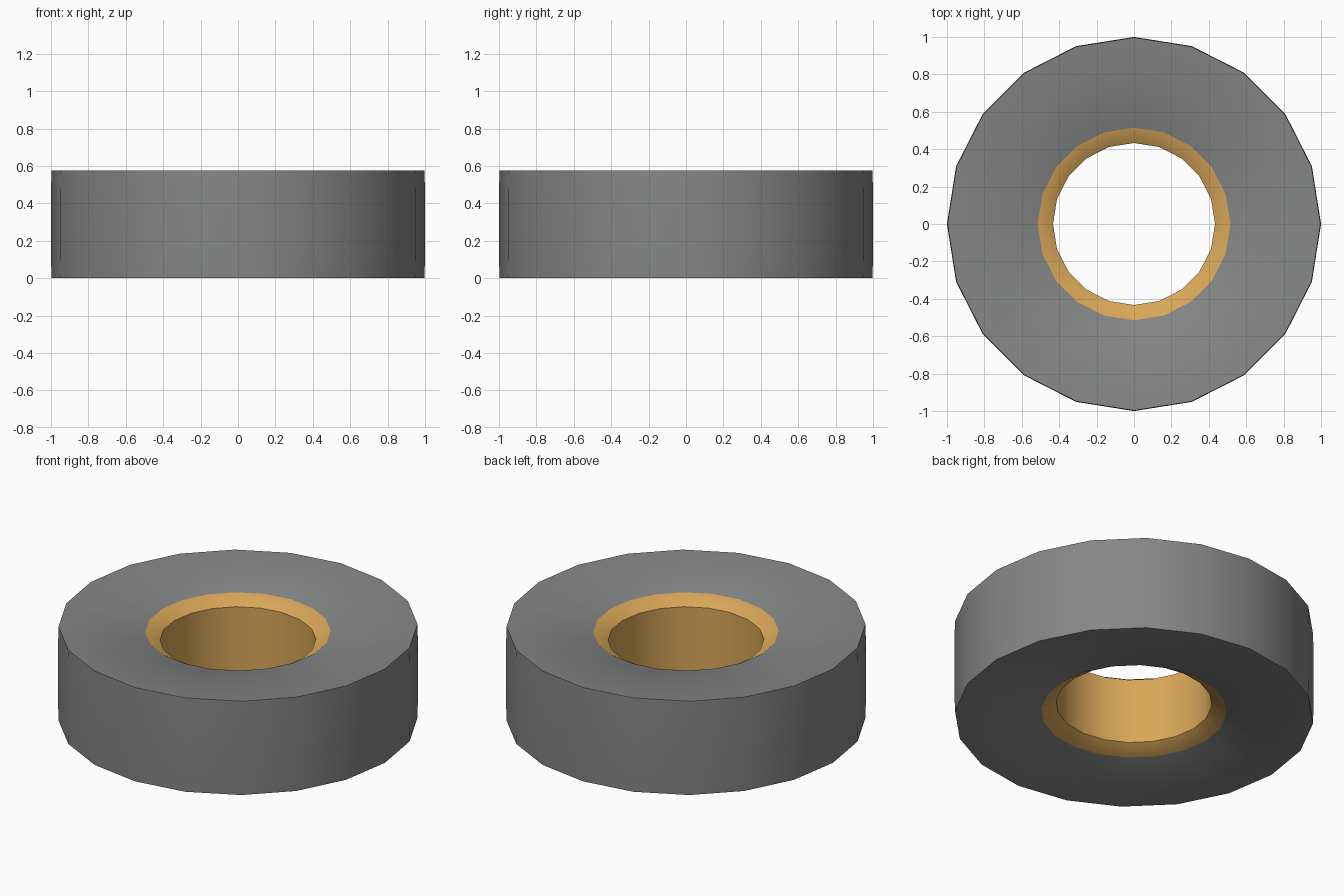
import bpy, bmesh, math

if "Cube" in bpy.data.objects:
    bpy.data.objects.remove(bpy.data.objects["Cube"])

SIDES = 20
HEIGHT = 0.575
MID = HEIGHT / 2


def material(name, rgb):
    m = bpy.data.materials.new(name)
    m.diffuse_color = (*rgb, 1.0)
    m.use_nodes = True
    m.node_tree.nodes["Principled BSDF"].inputs["Base Color"].default_value = m.diffuse_color
    return m


grey = material("rubber grey", (0.235, 0.242, 0.238))
amber = material("amber lining", (0.70, 0.39, 0.10))

# Upper half of the closed section (radius, height above middle):
# slightly crowned side, gently dished face, bevelled bore mouth
half = [(1.0, 0.16), (0.997, MID), (0.515, MID - 0.037), (0.433, MID - 0.087)]
profile = half + [(r, -h) for r, h in reversed(half)]
AMBER_SEGMENTS = {2, 3, 4}   # bevels and bore

# Spin the section into a ring
bm = bmesh.new()
rings = []
for i in range(SIDES):
    a = 2 * math.pi * i / SIDES
    rings.append([bm.verts.new((r * math.cos(a), r * math.sin(a), MID + h))
                  for r, h in profile])
n = len(profile)
for i in range(SIDES):
    p, q = rings[i], rings[(i + 1) % SIDES]
    for j in range(n):
        k = (j + 1) % n
        f = bm.faces.new((p[j], q[j], q[k], p[k]))
        f.material_index = 1 if j in AMBER_SEGMENTS else 0
bmesh.ops.recalc_face_normals(bm, faces=bm.faces)

mesh = bpy.data.meshes.new("wheel_ring")
bm.to_mesh(mesh)
bm.free()
mesh.materials.append(grey)
mesh.materials.append(amber)
ring = bpy.data.objects.new("wheel_ring", mesh)
bpy.context.collection.objects.link(ring)

# Smooth round surfaces, sharp rims and bore edges
bpy.context.view_layer.objects.active = ring
ring.select_set(True)
bpy.ops.object.shade_smooth_by_angle(angle=math.radians(40))
